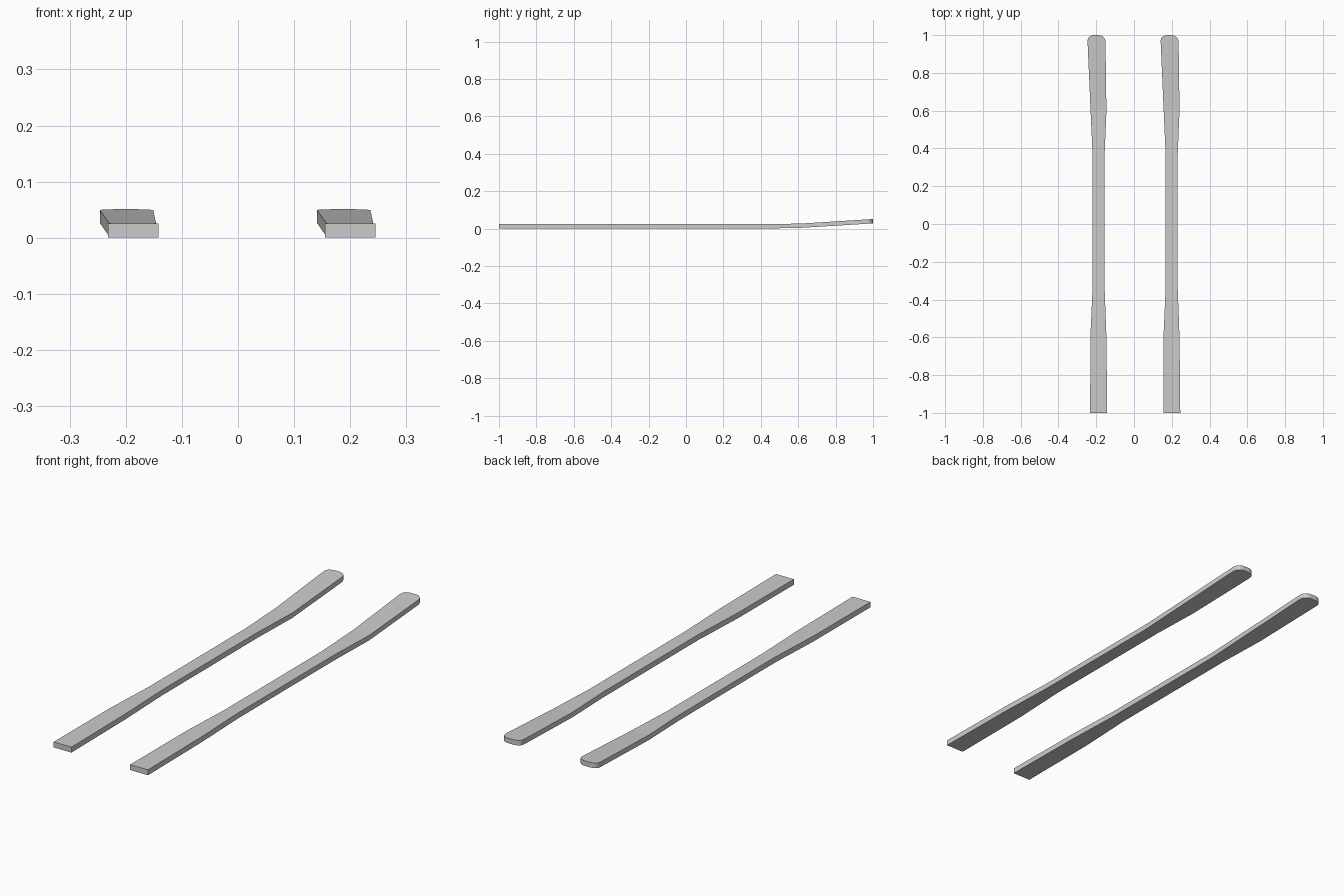
import bpy, bmesh

if "Cube" in bpy.data.objects:
    bpy.data.objects.remove(bpy.data.objects["Cube"])

# Stations along one ski: y, left x, right x, underside z
STATIONS = [
    (-1.0, -0.232, -0.142, 0.0),
    (-0.6, -0.231, -0.146, 0.0),
    (-0.33, -0.219, -0.156, 0.0),
    (0.36, -0.219, -0.156, 0.0),
    (0.6, -0.230, -0.146, 0.003),
    (0.97, -0.246, -0.151, 0.026),
    (0.985, -0.243, -0.157, 0.027),
    (0.995, -0.233, -0.168, 0.0275),
    (1.0, -0.215, -0.183, 0.028),
]
THICK_TAIL, THICK_TIP = 0.025, 0.023


# Ski body lofted through rectangular cross-sections
def ski_mesh():
    bm = bmesh.new()
    rings = []
    for y, xl, xr, z in STATIONS:
        top = z + (THICK_TIP if y > 0.5 else THICK_TAIL)
        rings.append([bm.verts.new(p) for p in
                      ((xl, y, z), (xr, y, z), (xr, y, top), (xl, y, top))])
    for a, b in zip(rings, rings[1:]):
        for i in range(4):
            j = (i + 1) % 4
            bm.faces.new((a[i], a[j], b[j], b[i]))
    bm.faces.new(rings[0][::-1])
    bm.faces.new(rings[-1])
    bmesh.ops.recalc_face_normals(bm, faces=bm.faces)
    mesh = bpy.data.meshes.new("ski")
    bm.to_mesh(mesh)
    bm.free()
    return mesh


# Identical pair, side by side
mesh = ski_mesh()
for name, dx in (("left_ski", 0.0), ("right_ski", 0.387)):
    ski = bpy.data.objects.new(name, mesh)
    ski.location.x = dx
    bpy.context.collection.objects.link(ski)
